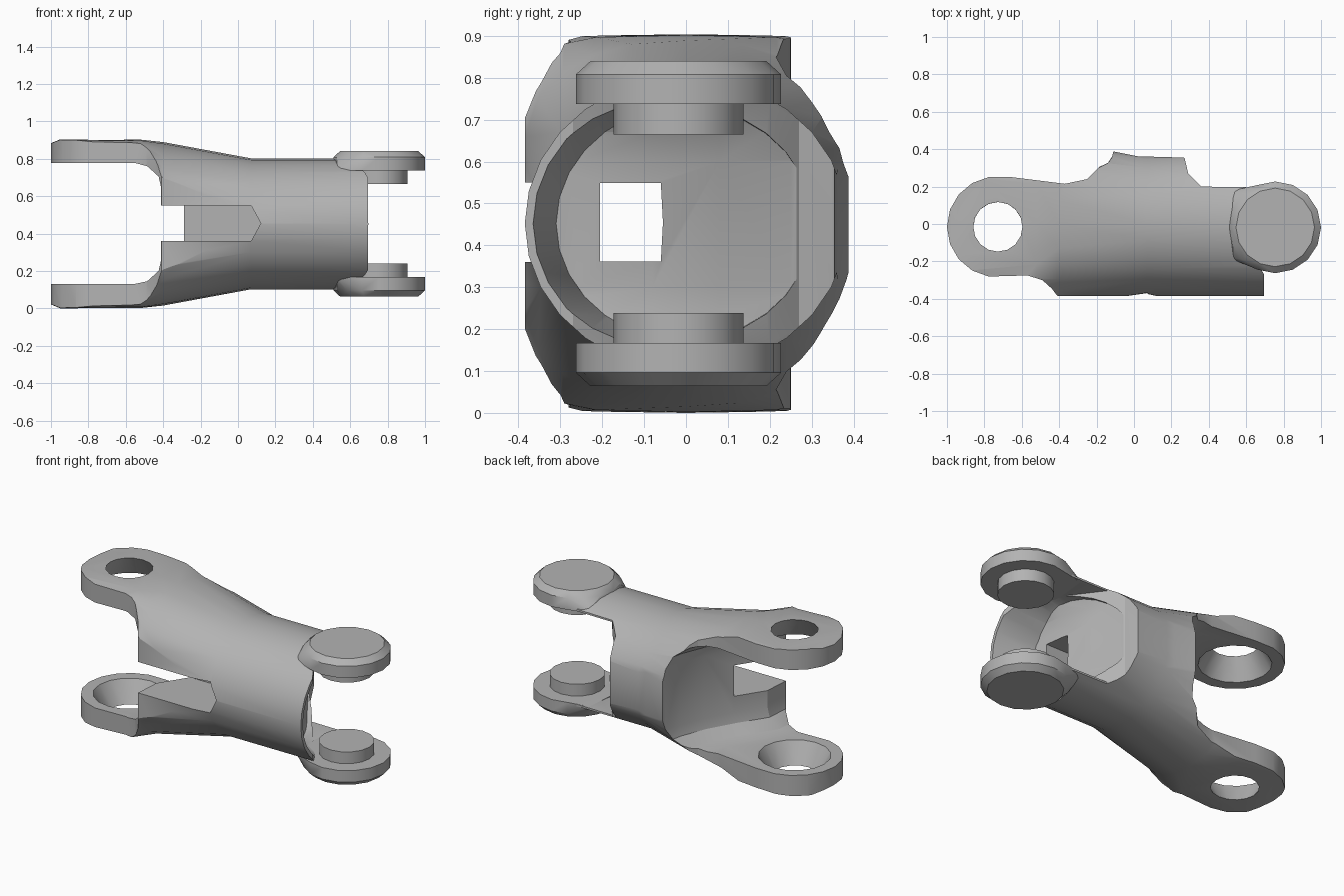
import bpy, bmesh, math

if "Cube" in bpy.data.objects:
    bpy.data.objects.remove(bpy.data.objects["Cube"])

MID = 0.452
mat = bpy.data.materials.new("plain grey")
mat.diffuse_color = (0.45, 0.45, 0.45, 1)
mat.use_nodes = True
mat.node_tree.nodes["Principled BSDF"].inputs["Base Color"].default_value = mat.diffuse_color


def finish(name, bm):
    bmesh.ops.recalc_face_normals(bm, faces=bm.faces[:])
    me = bpy.data.meshes.new(name)
    bm.to_mesh(me)
    bm.free()
    ob = bpy.data.objects.new(name, me)
    bpy.context.collection.objects.link(ob)
    me.materials.append(mat)
    return ob


def loft(name, rings):
    """Skin a list of equal-length point rings and cap the ends."""
    bm = bmesh.new()
    vs = [[bm.verts.new(p) for p in r] for r in rings]
    n = len(vs[0])
    for a, b in zip(vs, vs[1:]):
        for i in range(n):
            j = (i + 1) % n
            bm.faces.new((a[i], a[j], b[j], b[i]))
    bm.faces.new(vs[0])
    bm.faces.new(vs[-1])
    return finish(name, bm)


def section(x, hy, hz, e, n=28):
    """Superellipse ring across the x axis."""
    pts = []
    for i in range(n):
        t = 2 * math.pi * i / n
        c, s = math.cos(t), math.sin(t)
        pts.append((x, hy * math.copysign(abs(c) ** (2 / e), c),
                    MID + hz * math.copysign(abs(s) ** (2 / e), s)))
    return pts


def circle(cx, cy, r, z, n=16):
    return [(cx + r * math.cos(2 * math.pi * i / n),
             cy + r * math.sin(2 * math.pi * i / n), z) for i in range(n)]


def boolean(ob, tool, op="DIFFERENCE"):
    m = ob.modifiers.new("cut", "BOOLEAN")
    m.operation, m.object, m.solver = op, tool, "EXACT"
    bpy.context.view_layer.objects.active = ob
    bpy.ops.object.modifier_apply(modifier=m.name)
    bpy.data.objects.remove(tool, do_unlink=True)


# Yoke body: round on the right, flaring to a flat fork on the left
body = loft("yoke_body", [section(*s) for s in (
    (-1.05, 0.42, 0.41, 6), (-0.95, 0.42, 0.452, 6), (-0.52, 0.42, 0.45, 4.5),
    (-0.40, 0.43, 0.437, 2.5), (0.07, 0.385, 0.35, 2), (0.75, 0.385, 0.35, 2))])

# Trim to the plan outline
arc = [(-0.73 + 0.27 * math.cos(math.radians(a)), -0.015 + 0.27 * math.sin(math.radians(a)))
       for a in range(100, 261, 20)]
plan = arc + [(-0.57, -0.275), (-0.49, -0.30), (-0.44, -0.345), (-0.41, -0.384),
              (0.70, -0.387), (0.70, 0.195), (0.36, 0.20), (0.29, 0.27), (0.27, 0.355),
              (0.02, 0.362), (-0.12, 0.39), (-0.19, 0.30), (-0.25, 0.24), (-0.37, 0.215),
              (-0.65, 0.25)]
boolean(body, loft("plan_trim", [[(x, y, z) for x, y in plan] for z in (-0.3, 1.2)]), "INTERSECT")

# Left scoop between the fork arms, narrowing toward the arms
scoop = [(-1.3, 0.6), (-0.11, 0.6), (-0.11, 0.39), (-0.14, 0.26), (-0.20, 0.11),
         (-0.29, -0.05), (-0.40, -0.22), (-0.425, -0.6), (-1.3, -0.6)]
boolean(body, loft("left_scoop", [[(x - d if x > -1 else x, y, z) for x, y in scoop] for z, d in
        ((0.13, 0.15), (0.145, 0.08), (0.20, 0.015), (0.26, 0), (0.645, 0), (0.705, 0.015),
         (0.76, 0.08), (0.778, 0.15))]))

# Right cavity: a hollow floor kept inside a thin round lip
cavity = [(1.2, 0.6), (0.268, 0.6), (0.268, 0.355), (0.30, 0.25), (0.37, 0.08), (0.43, -0.08),
          (0.46, -0.30), (0.47, -0.6), (1.2, -0.6)]
tool = loft("right_cavity", [
    [(x + d if 0.27 < x < 0.6 else x, y, z) for x, y in cavity] for z, d in
    ((0.14, 0.06), (0.23, 0.015), (0.30, 0), (0.60, 0), (0.67, 0.015), (0.76, 0.06))])
boolean(tool, loft("lip_bore", [section(0.2, 0.30, 0.27, 2), section(0.46, 0.31, 0.28, 2),
                                section(0.70, 0.366, 0.325, 2), section(1.1, 0.37, 0.33, 2)]),
        "INTERSECT")
boolean(body, tool)

# Slanted right opening between the lugs
opening = [(1.2, 0.6), (0.268, 0.6), (0.268, 0.355), (0.36, 0.20), (0.51, 0.0),
           (0.64, -0.17), (0.695, -0.27), (0.699, -0.6), (1.2, -0.6)]
boolean(body, loft("right_opening", [[(x, y, z) for x, y in opening] for z in (0.166, 0.738)]))

# Pointed slot through the front wall, with a passage on to the right cavity
slot = [(-0.8, 0.36), (0.07, 0.36), (0.122, 0.455), (0.07, 0.55), (-0.8, 0.55)]
boolean(body, loft("front_slot", [[(x, y, z) for x, z in slot] for y in (-0.6, -0.05)]))
passage = [(-0.205, 0.361), (-0.06, 0.361), (-0.055, 0.455), (-0.06, 0.549), (-0.205, 0.549)]
boolean(body, loft("passage", [[(x, y, z) for y, z in passage] for x in (0.0, 0.65)]))

# Countersunk holes through both fork arms, wide on the inside
for z0, z1 in ((-0.01, 0.145), (0.914, 0.76)):
    boolean(body, loft("fork_hole", [circle(-0.728, -0.015, 0.125, z0),
                                     circle(-0.728, -0.015, 0.212, z1)]))

# Right lugs and pins, mirrored top and bottom
parts = [body]
for side, label in ((1, "upper"), (-1, "lower")):
    def flip(pts):
        return [(x, y, MID + side * (z - MID)) for x, y, z in pts]
    pts = circle(0.755, -0.018, 0.21, 0.84) + circle(0.755, -0.018, 0.245, 0.808) \
        + circle(0.755, -0.018, 0.245, 0.737)
    pts += [(0.52, 0.0, 0.795), (0.53, 0.17, 0.76), (0.53, -0.18, 0.755),
            (0.53, 0.18, 0.738), (0.53, -0.19, 0.738)]
    bm = bmesh.new()
    for p in flip(pts):
        bm.verts.new(p)
    bmesh.ops.convex_hull(bm, input=bm.verts[:])
    bmesh.ops.delete(bm, geom=[v for v in bm.verts if not v.link_faces], context="VERTS")
    parts.append(finish(label + "_lug", bm))
    parts.append(loft(label + "_pin", [flip(circle(0.752, -0.018, 0.155, z)) for z in (0.665, 0.76)]))

# Smooth shading with sharp edges kept
for ob in parts:
    bpy.ops.object.select_all(action="DESELECT")
    ob.select_set(True)
    bpy.context.view_layer.objects.active = ob
    bpy.ops.object.shade_smooth_by_angle(angle=math.radians(28))
